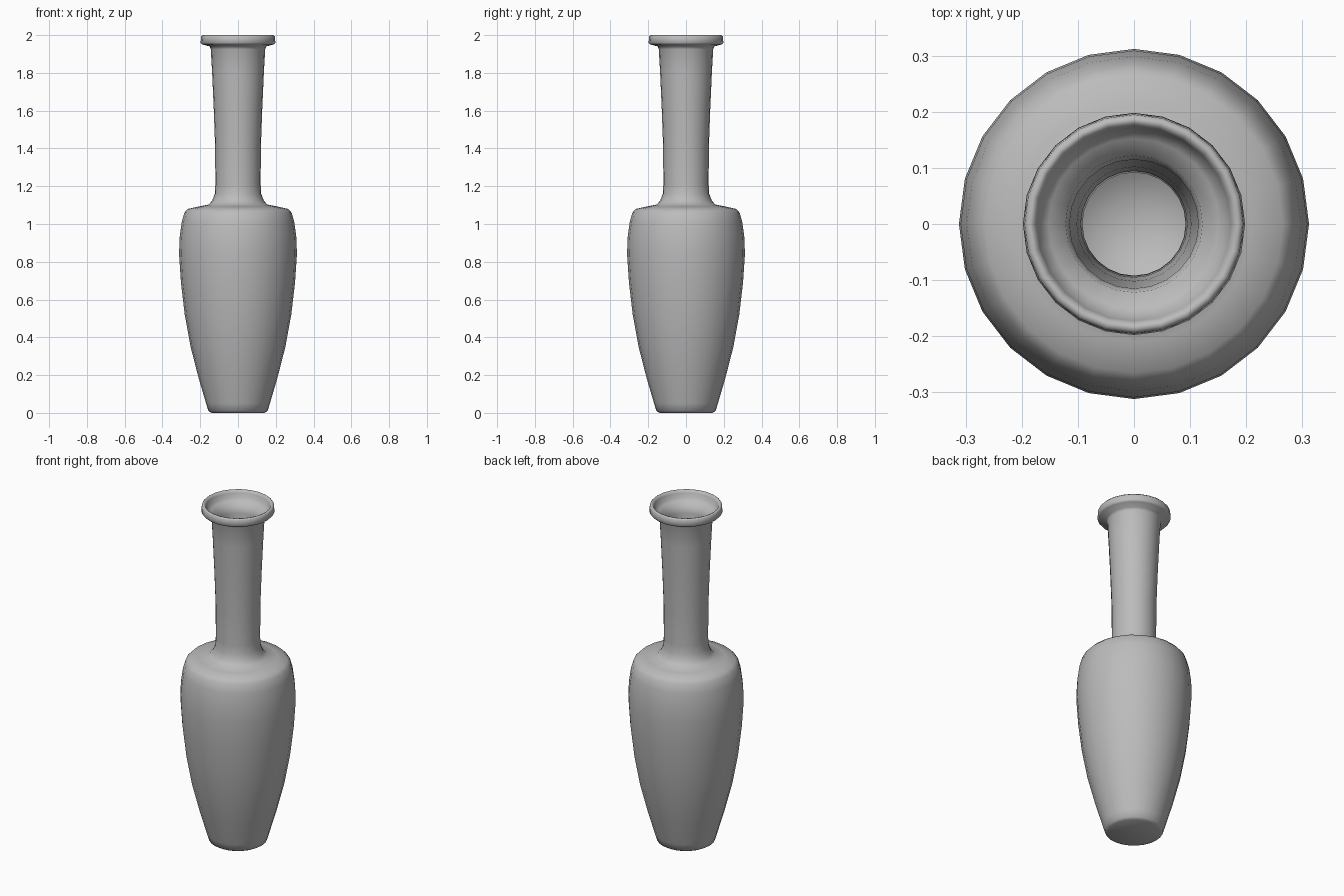
import bpy, bmesh, math
from mathutils import Matrix

if "Cube" in bpy.data.objects:
    bpy.data.objects.remove(bpy.data.objects["Cube"])

SIDES = 24

# (radius, height) from base centre, up the outside, over the lip, down the inside
outer = [(0.14, 0.0), (0.157, 0.01), (0.169, 0.05), (0.21, 0.19), (0.251, 0.35),
         (0.282, 0.52), (0.302, 0.69), (0.312, 0.84), (0.309, 0.93), (0.298, 1.01),
         (0.284, 1.06), (0.265, 1.08), (0.21, 1.092), (0.155, 1.103), (0.136, 1.125),
         (0.123, 1.16), (0.12, 1.21), (0.121, 1.4), (0.128, 1.6), (0.137, 1.8),
         (0.144, 1.925), (0.15, 1.94), (0.19, 1.951), (0.198, 1.96)]
lip = [(0.195, 1.992), (0.188, 2.0), (0.179, 1.997), (0.173, 1.985)]
inner = [(0.167, 1.958), (0.152, 1.945), (0.122, 1.93), (0.115, 1.89), (0.102, 1.6),
         (0.095, 1.4), (0.092, 1.2), (0.1, 1.13), (0.14, 1.075), (0.235, 1.06),
         (0.27, 1.0), (0.285, 0.84), (0.276, 0.69), (0.254, 0.52), (0.222, 0.35),
         (0.18, 0.19), (0.14, 0.1), (0.09, 0.058), (0.045, 0.04)]
profile = outer + lip + inner

# Vase body: lathe the profile
bm = bmesh.new()
rings = []
for r, z in profile:
    ring = bmesh.ops.create_circle(bm, segments=SIDES, radius=r,
                                   matrix=Matrix.Translation((0, 0, z)))["verts"]
    rings.append(ring)
for a, b in zip(rings, rings[1:]):
    for i in range(SIDES):
        j = (i + 1) % SIDES
        bm.faces.new((a[i], a[j], b[j], b[i]))

# Base underside and inside floor
for ring, z in ((rings[0], 0.0), (rings[-1], 0.035)):
    c = bm.verts.new((0, 0, z))
    for i in range(SIDES):
        bm.faces.new((ring[i], ring[(i + 1) % SIDES], c))
bmesh.ops.recalc_face_normals(bm, faces=bm.faces)

mesh = bpy.data.meshes.new("vase")
bm.to_mesh(mesh)
bm.free()
vase = bpy.data.objects.new("vase", mesh)
bpy.context.collection.objects.link(vase)

# Dark grey clay
clay = bpy.data.materials.new("clay")
clay.diffuse_color = (0.5, 0.5, 0.5, 1)
clay.use_nodes = True
clay.node_tree.nodes["Principled BSDF"].inputs["Base Color"].default_value = clay.diffuse_color
mesh.materials.append(clay)

# Smooth glazed surface
bpy.context.view_layer.objects.active = vase
vase.select_set(True)
bpy.ops.object.shade_smooth_by_angle(angle=math.radians(70))
